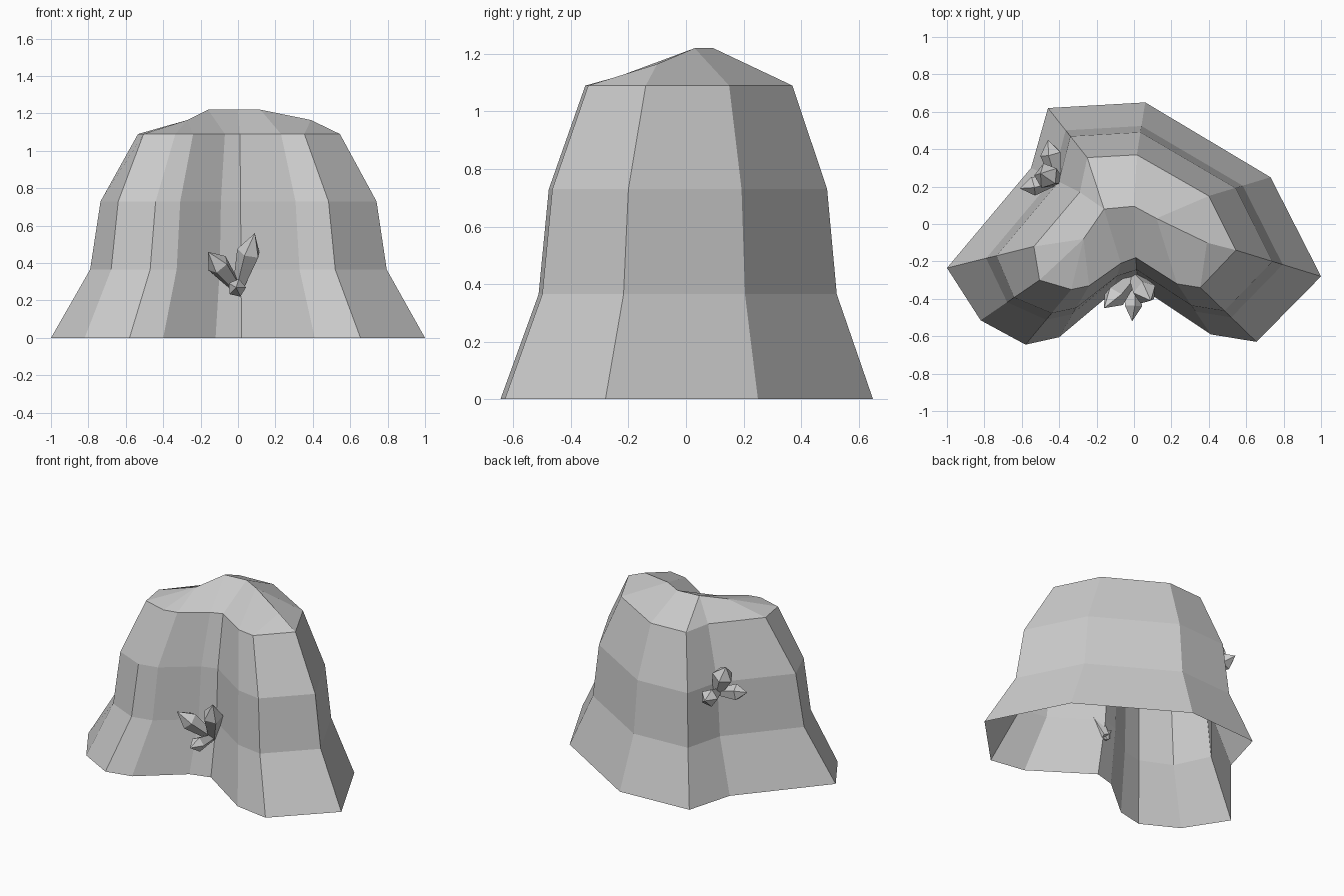
import bpy, bmesh, math
from mathutils import Vector

if "Cube" in bpy.data.objects:
    bpy.data.objects.remove(bpy.data.objects["Cube"])

# Footprint and shoulder outlines, matching point for point
BASE = [(-1, -.235), (-.82, -.515), (-.58, -.645), (-.40, -.605), (-.12, -.37),
        (.02, -.33), (.41, -.59), (.655, -.63), (1, -.28), (.73, .25),
        (.06, .65), (-.46, .62), (-.55, .30)]
TOP = [(-.535, -.12), (-.505, -.30), (-.335, -.35), (-.24, -.33), (-.07, -.21),
       (.01, -.18), (.23, -.32), (.355, -.34), (.545, -.14), (.40, .15),
       (.015, .37), (-.25, .355), (-.29, .17)]
LEVELS = [(0, 0), (.365, .45), (.73, .57), (1.09, 1)]  # height, blend to shoulder
RIDGE = [(-.27, -.08, 1.165), (-.16, .08, 1.22), (0, .095, 1.22),
         (.12, .03, 1.22), (.39, -.10, 1.165)]


def finish(bm, name):
    bmesh.ops.recalc_face_normals(bm, faces=bm.faces)
    mesh = bpy.data.meshes.new(name)
    bm.to_mesh(mesh)
    bm.free()
    obj = bpy.data.objects.new(name, mesh)
    bpy.context.collection.objects.link(obj)
    return obj


def bridge(bm, a, b):
    n = len(a)
    for i in range(n):
        bm.faces.new((a[i], a[(i + 1) % n], b[(i + 1) % n], b[i]))


# Rock: open-bottomed stack of outlines
bm = bmesh.new()
rings = []
for z, t in LEVELS:
    rings.append([bm.verts.new((*Vector(p).lerp(Vector(q), t), z))
                  for p, q in zip(BASE, TOP)])
for lo, hi in zip(rings, rings[1:]):
    bridge(bm, lo, hi)

# Sloping cap: each shoulder edge joins the ridge
T = rings[-1]
R = [bm.verts.new(p) for p in RIDGE]
LINK = [0, 0, 0, 0, 1, 2, 3, 4, 4, 3, 2, 1, 1]  # ridge point per shoulder point
for i in range(13):
    j = (i + 1) % 13
    a, b = LINK[i], LINK[j]
    bm.faces.new([T[i], T[j], R[b]] + ([R[a]] if a != b else []))
finish(bm, "rock")


# Crystal: five-sided, widening from its root and ending in a point
def crystal(bm, root, tip, radius, spin):
    root, tip = Vector(root), Vector(tip)
    axis = tip - root
    q = axis.to_track_quat('Z', 'Y')
    loops = []
    for f, r in ((0, .45), (.66, 1)):
        loops.append([bm.verts.new(root + axis * f + q @ Vector(
            (radius * r * math.cos(spin + k * math.tau / 5),
             radius * r * math.sin(spin + k * math.tau / 5), 0))) for k in range(5)])
    bridge(bm, *loops)
    bm.faces.new(loops[0])
    point = bm.verts.new(tip)
    for k in range(5):
        bm.faces.new((loops[1][k], loops[1][(k + 1) % 5], point))


def cluster(name, root, tips):
    bm = bmesh.new()
    for i, (tip, radius) in enumerate(tips):
        crystal(bm, root, tip, radius, i * 1.3)
    finish(bm, name)


cluster("front_crystals", (0, -.28, .26),
        [((.09, -.41, .56), .066), ((-.16, -.45, .46), .062), ((-.01, -.52, .27), .05)])
cluster("back_crystals", (-.41, .235, .67),
        [((-.50, .27, .88), .07), ((-.46, .45, .70), .06), ((-.61, .19, .70), .055)])
